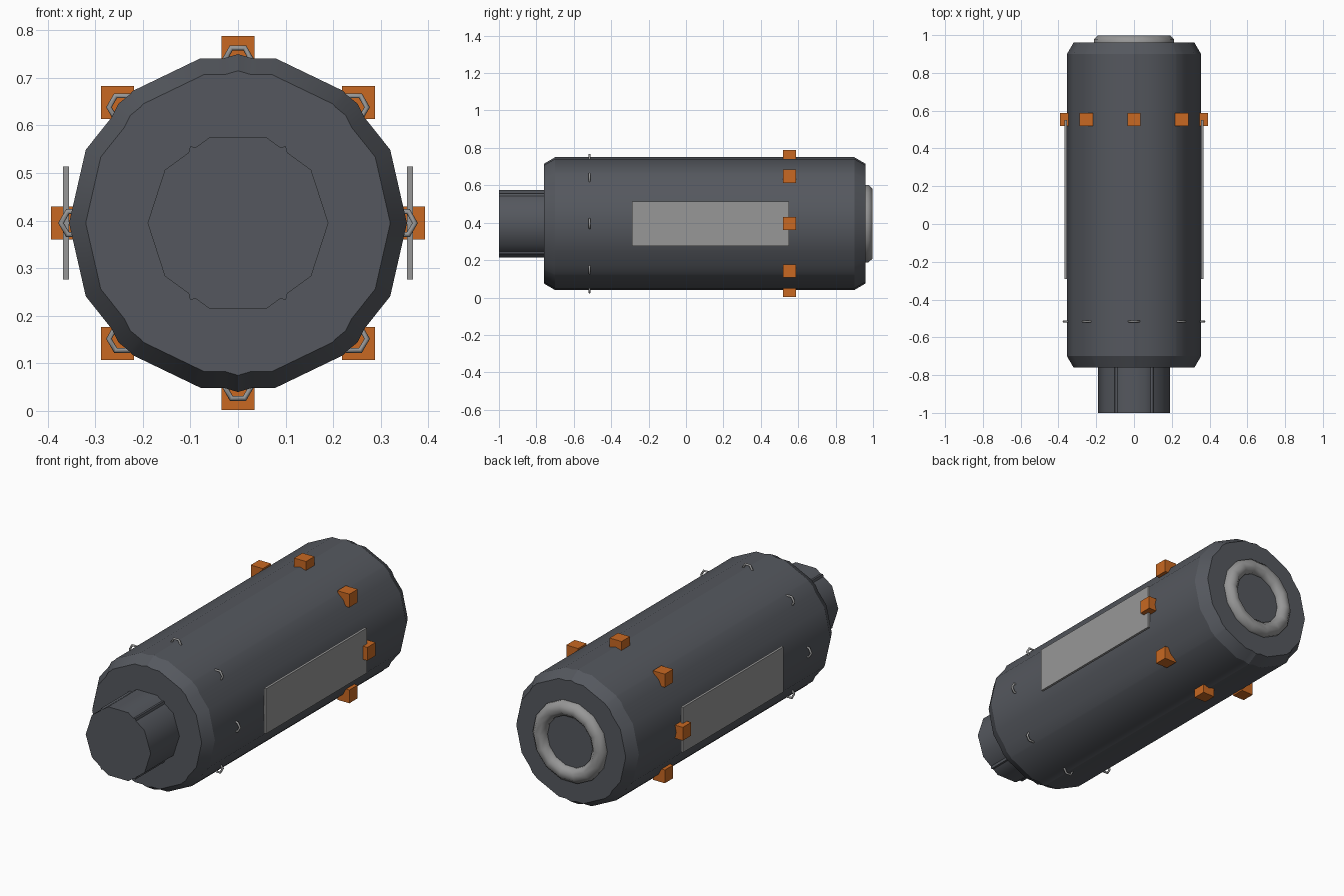
import bpy, bmesh, math
from mathutils import Matrix, Vector

if "Cube" in bpy.data.objects:
    bpy.data.objects.remove(bpy.data.objects["Cube"])

CZ = 0.395  # height of the long axis


def mat(name, rgb):
    m = bpy.data.materials.new(name)
    m.diffuse_color = (*rgb, 1)
    m.use_nodes = True
    m.node_tree.nodes["Principled BSDF"].inputs["Base Color"].default_value = m.diffuse_color
    return m


dark = mat("dark_grey", (0.09, 0.097, 0.112))
light = mat("light_grey", (0.31, 0.31, 0.31))
orange = mat("orange", (0.58, 0.14, 0.016))


def add(name, bm, material, smooth=None):
    bmesh.ops.recalc_face_normals(bm, faces=bm.faces)
    me = bpy.data.meshes.new(name)
    bm.to_mesh(me)
    bm.free()
    me.materials.append(material)
    ob = bpy.data.objects.new(name, me)
    bpy.context.collection.objects.link(ob)
    if smooth:
        bpy.ops.object.select_all(action='DESELECT')
        ob.select_set(True)
        bpy.context.view_layer.objects.active = ob
        bpy.ops.object.shade_smooth_by_angle(angle=math.radians(smooth))
    return ob


def outline(n, ridges, half):
    """Unit n-gon (angle, radius) with small pointed ridges reaching the circle."""
    step = 360 / n
    chord = lambda a: math.cos(math.radians(step / 2)) / math.cos(math.radians(a % step - step / 2))
    pts = {round(i * step, 3): 1.0 for i in range(n)}
    for a in ridges:
        pts[a - half] = chord(a - half)
        pts[a] = 1.0
        pts[a + half] = chord(a + half)
    return sorted(pts.items())


def loft(name, shape, stations, material, smooth):
    """Sweep the outline along y through (y, radius) stations, capped at both ends."""
    bm = bmesh.new()
    rings = [[bm.verts.new((k * r * math.cos(math.radians(a)), y, CZ + k * r * math.sin(math.radians(a))))
              for a, k in shape] for y, r in stations]
    n = len(shape)
    for p, q in zip(rings, rings[1:]):
        for i in range(n):
            bm.faces.new((p[i], p[(i + 1) % n], q[(i + 1) % n], q[i]))
    bm.faces.new(rings[0])
    bm.faces.new(rings[-1])
    return add(name, bm, material, smooth)


def torus(name, centre, R, r, nu, nv, phase, material, smooth):
    """Ring around the y axis."""
    bm = bmesh.new()
    v = []
    for i in range(nu):
        a = math.tau * i / nu
        for j in range(nv):
            b = math.tau * (j + phase) / nv
            d = R + r * math.cos(b)
            v.append(bm.verts.new(Vector(centre) + Vector((d * math.cos(a), r * math.sin(b), d * math.sin(a)))))
    for i in range(nu):
        for j in range(nv):
            i2, j2 = (i + 1) % nu, (j + 1) % nv
            bm.faces.new((v[i * nv + j], v[i2 * nv + j], v[i2 * nv + j2], v[i * nv + j2]))
    return add(name, bm, material, smooth)


def box(name, centre, size, material):
    bm = bmesh.new()
    bmesh.ops.create_cube(bm, size=1, matrix=Matrix.Translation(centre) @ Matrix.Diagonal((*size, 1)))
    return add(name, bm, material)


# Main hull with chamfered ends, and front neck
loft("hull", outline(14, [45, 90, 135, 225, 270, 315], 5),
     [(-0.76, 0.32), (-0.70, 0.355), (0.90, 0.355), (0.96, 0.32)], dark, 28)
loft("front_neck", outline(10, [58, 122, 238, 302], 3), [(-1.0, 0.19), (-0.75, 0.19)], dark, 40)

# Rear docking ring
torus("rear_ring", (0, 0.96, CZ), 0.175, 0.041, 14, 8, 0.5, light, 60)

# Eight thruster blocks and eight small hoops around the hull
for i in range(8):
    c, s = math.cos(i * math.pi / 4), math.sin(i * math.pi / 4)
    box(f"thruster_block_{i}", (0.358 * c, 0.553, CZ + 0.358 * s), (0.07, 0.07, 0.07), orange)
    torus(f"hoop_{i}", (0.344 * c, -0.515, CZ + 0.344 * s), 0.028, 0.006, 6, 6, 0, light, 70)

# Side panels
for side, x in (("left", -0.3615), ("right", 0.3615)):
    box(f"{side}_panel", (x, 0.13, CZ), (0.013, 0.84, 0.238), light)
